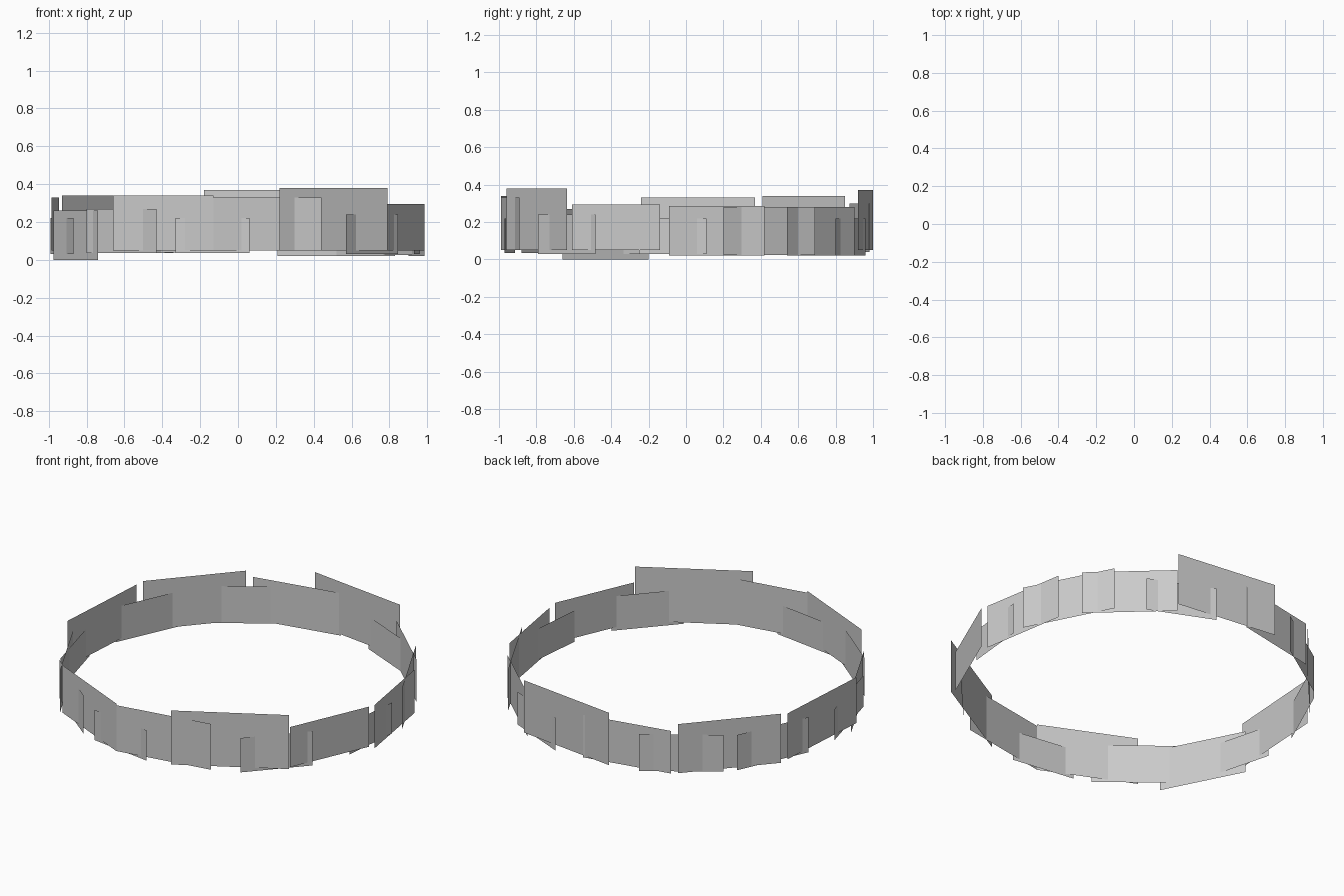
import bpy
import bmesh

old_cube = bpy.data.objects.get("Cube")
if old_cube:
    bpy.data.objects.remove(old_cube, do_unlink=True)

# One plain grey for the whole ring
grey = bpy.data.materials.new("plain_grey")
grey.use_nodes = True
colour = (0.6, 0.6, 0.6, 1)
grey.diffuse_color = colour
grey.node_tree.nodes["Principled BSDF"].inputs["Base Color"].default_value = colour


def add_panel(name, start, end, bottom, top):
    """Upright flat panel: a ground line from start to end, extruded upward."""
    bm = bmesh.new()
    line = bm.edges.new([bm.verts.new((x, y, bottom)) for x, y in (start, end)])
    raised = bmesh.ops.extrude_edge_only(bm, edges=[line])["geom"]
    for vert in raised:
        if isinstance(vert, bmesh.types.BMVert):
            vert.co.z = top
    # Turn the face away from the ring centre
    bm.normal_update()
    for face in bm.faces:
        if face.normal.dot(face.calc_center_median()) < 0:
            face.normal_flip()
    mesh = bpy.data.meshes.new(name)
    bm.to_mesh(mesh)
    bm.free()
    mesh.materials.append(grey)
    panel = bpy.data.objects.new(name, mesh)
    bpy.context.collection.objects.link(panel)


# Front arc, from right to left
add_panel("front_right_outer_panel", start=(-.8, -.58), end=(-.43, -.88), bottom=.035, top=.27)
add_panel("front_right_tall_panel", start=(-.66, -.75), end=(-.13, -.99), bottom=.05, top=.34)
add_panel("front_middle_short_panel", start=(-.33, -.915), end=(.06, -.97), bottom=.035, top=.22)
add_panel("front_middle_tall_panel", start=(-.13, -.99), end=(.44, -.89), bottom=.05, top=.33)
add_panel("front_left_tall_panel", start=(.22, -.96), end=(.79, -.635), bottom=.05, top=.38)
add_panel("front_left_short_panel", start=(.57, -.79), end=(.845, -.485), bottom=.03, top=.24)

# Left arc, from front to back
add_panel("left_front_panel", start=(.78, -.61), end=(.985, -.14), bottom=.05, top=.295)
add_panel("left_middle_short_panel", start=(.93, -.25), end=(.965, .11), bottom=.03, top=.22)
add_panel("left_middle_panel", start=(.985, -.09), end=(.9, .42), bottom=.02, top=.285)
add_panel("left_rear_panel", start=(.97, .2), end=(.72, .69), bottom=.025, top=.28)

# Back arc, from left to right
add_panel("back_left_outer_panel", start=(.83, .54), end=(.44, .9), bottom=.02, top=.28)
add_panel("back_left_short_panel", start=(.58, .8), end=(.21, .96), bottom=.02, top=.22)
add_panel("back_middle_tall_panel", start=(.45, .92), end=(-.18, 1), bottom=.05, top=.37)
add_panel("back_middle_panel", start=(.01, .98), end=(-.51, .875), bottom=.04, top=.3)
add_panel("back_right_short_panel", start=(-.34, .94), end=(-.73, .68), bottom=.035, top=.26)
add_panel("back_right_tall_panel", start=(-.54, .85), end=(-.93, .41), bottom=.04, top=.34)

# Right arc, from back to front
add_panel("right_rear_short_panel", start=(-.78, .62), end=(-.97, .2), bottom=.035, top=.25)
add_panel("right_middle_tall_panel", start=(-.945, .37), end=(-.985, -.24), bottom=.05, top=.33)
add_panel("right_middle_short_panel", start=(-.99, -.02), end=(-.87, -.47), bottom=.03, top=.22)
add_panel("right_front_panel", start=(-.975, -.2), end=(-.74, -.66), bottom=0, top=.26)
